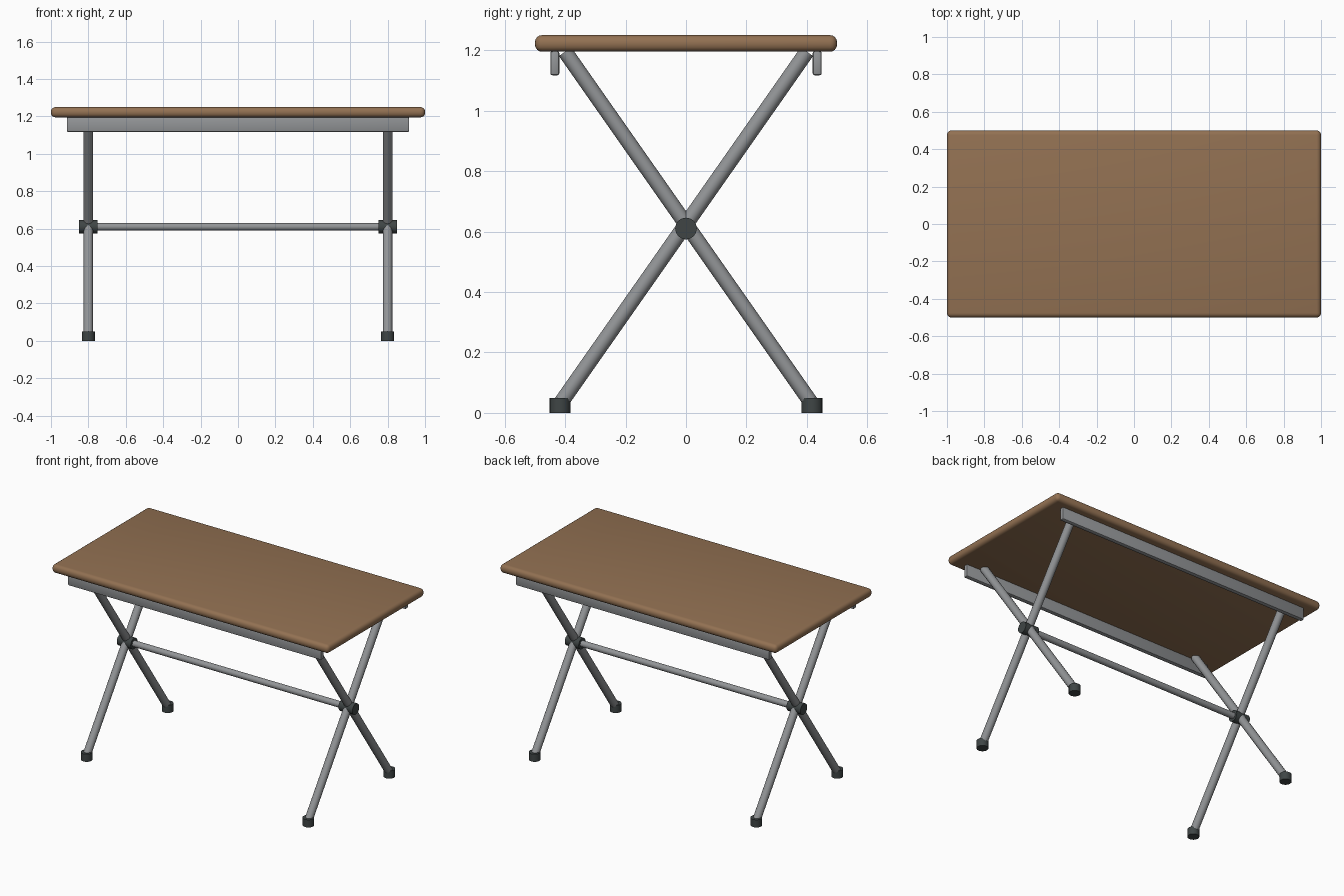
import bpy, math
from mathutils import Vector

if "Cube" in bpy.data.objects:
    bpy.data.objects.remove(bpy.data.objects["Cube"])


def material(name, rgb):
    m = bpy.data.materials.new(name)
    m.diffuse_color = (*rgb, 1.0)
    m.use_nodes = True
    m.node_tree.nodes["Principled BSDF"].inputs["Base Color"].default_value = m.diffuse_color
    return m


wood = material("brown wood", (0.29, 0.165, 0.085))
metal = material("grey metal", (0.29, 0.30, 0.31))
rubber = material("dark rubber", (0.05, 0.06, 0.06))


def finish(ob, name, mat):
    ob.name = name
    ob.data.materials.append(mat)
    bpy.ops.object.shade_smooth_by_angle(angle=math.radians(35))


def box(name, centre, size, bevel, segments, mat):
    bpy.ops.mesh.primitive_cube_add(size=1, location=centre)
    ob = bpy.context.object
    ob.scale = size
    bpy.ops.object.transform_apply(location=False, rotation=False, scale=True)
    mod = ob.modifiers.new("rounded edges", 'BEVEL')
    mod.width = bevel
    mod.segments = segments
    bpy.ops.object.modifier_apply(modifier=mod.name)
    finish(ob, name, mat)


def rod(name, a, b, radius, sides, mat):
    a, b = Vector(a), Vector(b)
    bpy.ops.mesh.primitive_cylinder_add(vertices=sides, radius=radius,
                                        depth=(b - a).length, location=(a + b) / 2)
    ob = bpy.context.object
    ob.rotation_euler = (b - a).to_track_quat('Z', 'Y').to_euler()
    finish(ob, name, mat)


# Table top with rounded edges
box("table_top", (0, 0, 1.2225), (2.0, 1.0, 0.055), 0.024, 4, wood)

# Long rails under the front and back edges
for side, s in (("front", -1), ("back", 1)):
    box(side + "_rail", (0, s * 0.434, 1.157), (1.83, 0.03, 0.08), 0.007, 2, metal)

# Crossed legs with feet and a pivot at each end
for end, x in (("left", -0.8), ("right", 0.8)):
    for side, s in (("front", -1), ("back", 1)):
        rod(f"{end}_{side}_leg", (x, s * 0.42, 0.025), (x, -s * 0.40, 1.195), 0.025, 16, metal)
        rod(f"{end}_{side}_foot", (x, s * 0.417, 0), (x, s * 0.417, 0.05), 0.035, 16, rubber)
    rod(end + "_pivot", (x - 0.05, 0, 0.61), (x + 0.05, 0, 0.61), 0.036, 16, rubber)

# Stretcher between the pivots
rod("stretcher_bar", (-0.8, 0, 0.61), (0.8, 0, 0.61), 0.02, 16, metal)
